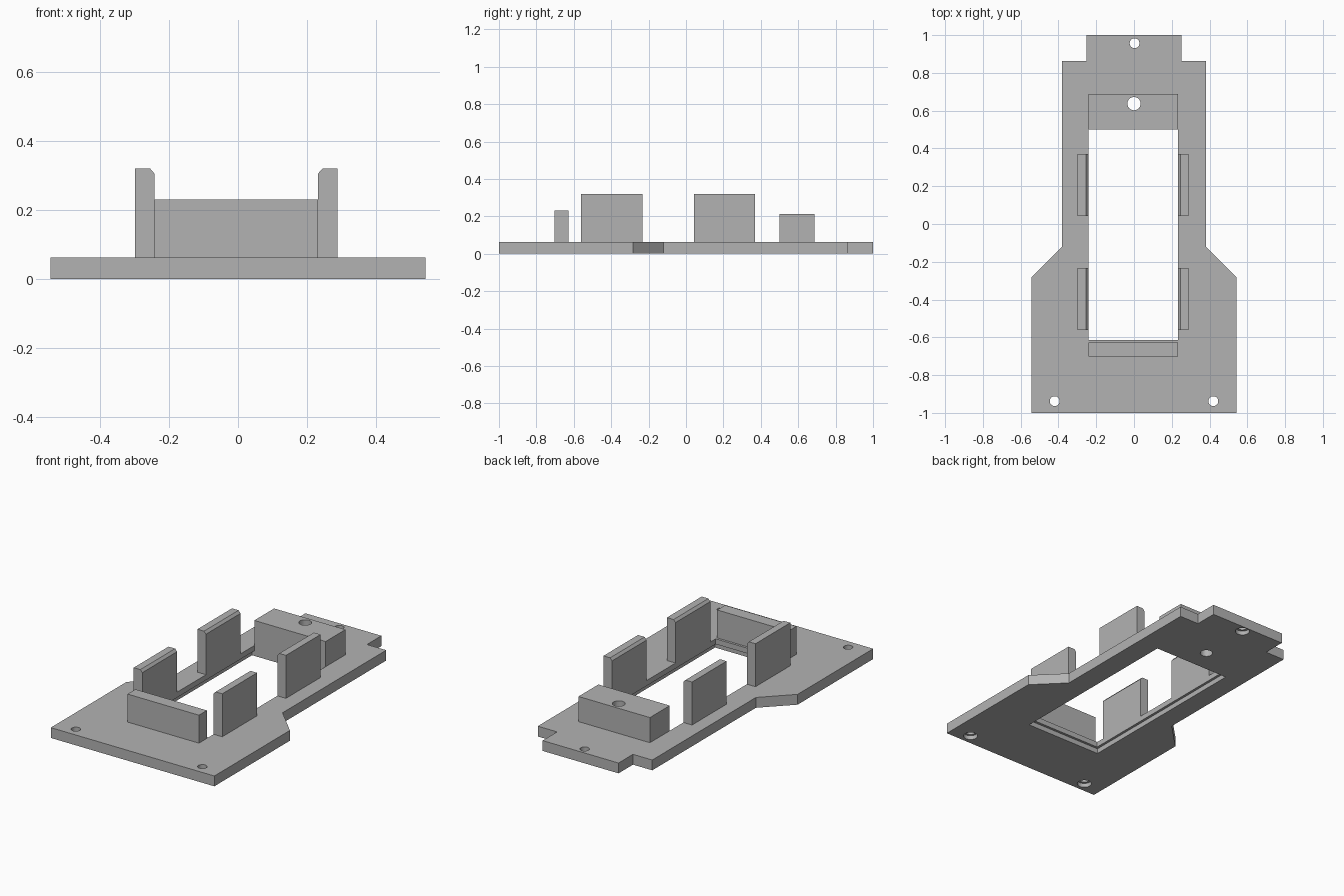
import bpy, bmesh
from mathutils import Vector

cube = bpy.data.objects.get("Cube")
if cube:
    bpy.data.objects.remove(cube, do_unlink=True)

grey = bpy.data.materials.new("matte grey")
grey.use_nodes = True
tone = (0.45, 0.45, 0.45, 1)
grey.diffuse_color = tone
grey.node_tree.nodes["Principled BSDF"].inputs["Base Color"].default_value = tone


def prism(name, points, direction):
    """Extrude a closed outline along a direction."""
    bm = bmesh.new()
    face = bm.faces.new([bm.verts.new(p) for p in points])
    new = bmesh.ops.extrude_face_region(bm, geom=[face])["geom"]
    verts = [v for v in new if isinstance(v, bmesh.types.BMVert)]
    bmesh.ops.translate(bm, verts=verts, vec=Vector(direction))
    bmesh.ops.recalc_face_normals(bm, faces=bm.faces)
    mesh = bpy.data.meshes.new(name)
    bm.to_mesh(mesh)
    bm.free()
    mesh.materials.append(grey)
    obj = bpy.data.objects.new(name, mesh)
    bpy.context.collection.objects.link(obj)
    return obj


def block(name, x0, x1, y0, y1, z0, z1):
    return prism(name, [(x0, y0, z0), (x1, y0, z0), (x1, y1, z0), (x0, y1, z0)],
                 (0, 0, z1 - z0))


def drill(x, y, radius, z0, z1):
    bpy.ops.mesh.primitive_cylinder_add(vertices=32, radius=radius, depth=z1 - z0,
                                        location=(x, y, (z0 + z1) / 2))
    bpy.context.object.name = "drill_cutter"
    return bpy.context.object


def cut(obj, cutters):
    """Subtract the cutters, apply, then discard them."""
    for c in cutters:
        c.hide_render = True
        mod = obj.modifiers.new("cut", 'BOOLEAN')
        mod.operation = 'DIFFERENCE'
        mod.solver = 'EXACT'
        mod.object = c
        bpy.context.view_layer.objects.active = obj
        bpy.ops.object.modifier_apply(modifier=mod.name)
        bpy.data.objects.remove(c, do_unlink=True)


THICK = 0.062
LEFT, RIGHT = 0.232, -0.242      # sides of the opening
FRONT, BACK = -0.613, 0.5        # ends of the opening

# Base plate: mirrored half outline
half = [(0.543, -1), (0.543, -0.283), (0.38, -0.12), (0.38, 0.863), (0.252, 0.863), (0.252, 1)]
outline = half + [(-x, y) for x, y in reversed(half)]
plate = prism("base_plate", [(x, y, 0) for x, y in outline], (0, 0, THICK))

# Opening with a shallow rebate underneath, and screw holes with counterbores
cutters = [block("opening_cutter", RIGHT, LEFT, FRONT, BACK, -0.1, 0.2),
           block("rebate_cutter", RIGHT - 0.015, LEFT + 0.015, FRONT - 0.015, BACK, -0.1, 0.03)]
for x, y in [(-0.42, -0.938), (0.42, -0.938), (0.003, 0.957)]:
    cutters += [drill(x, y, 0.026, -0.1, 0.2), drill(x, y, 0.04, -0.1, 0.025)]
cutters.append(drill(0, 0.637, 0.035, -0.1, 0.4))
cut(plate, cutters)

# End supports
block("front_bar", RIGHT, LEFT, -0.702, -0.627, THICK, 0.23)
rear = block("rear_block", RIGHT, LEFT, BACK, 0.688, THICK, 0.213)
cut(rear, [drill(0, 0.637, 0.035, -0.1, 0.4)])

# Four side clips, each with a chamfered inner top edge
for side, inner, sign in (("left", LEFT, 1), ("right", RIGHT, -1)):
    for end, y0, y1 in (("front", -0.562, -0.232), ("rear", 0.042, 0.37)):
        section = [(0, THICK), (0.057, THICK), (0.057, 0.32), (0.013, 0.32), (0, 0.305)]
        prism(f"{end}_{side}_clip", [(inner + sign * d, y0, z) for d, z in section],
              (0, y1 - y0, 0))
